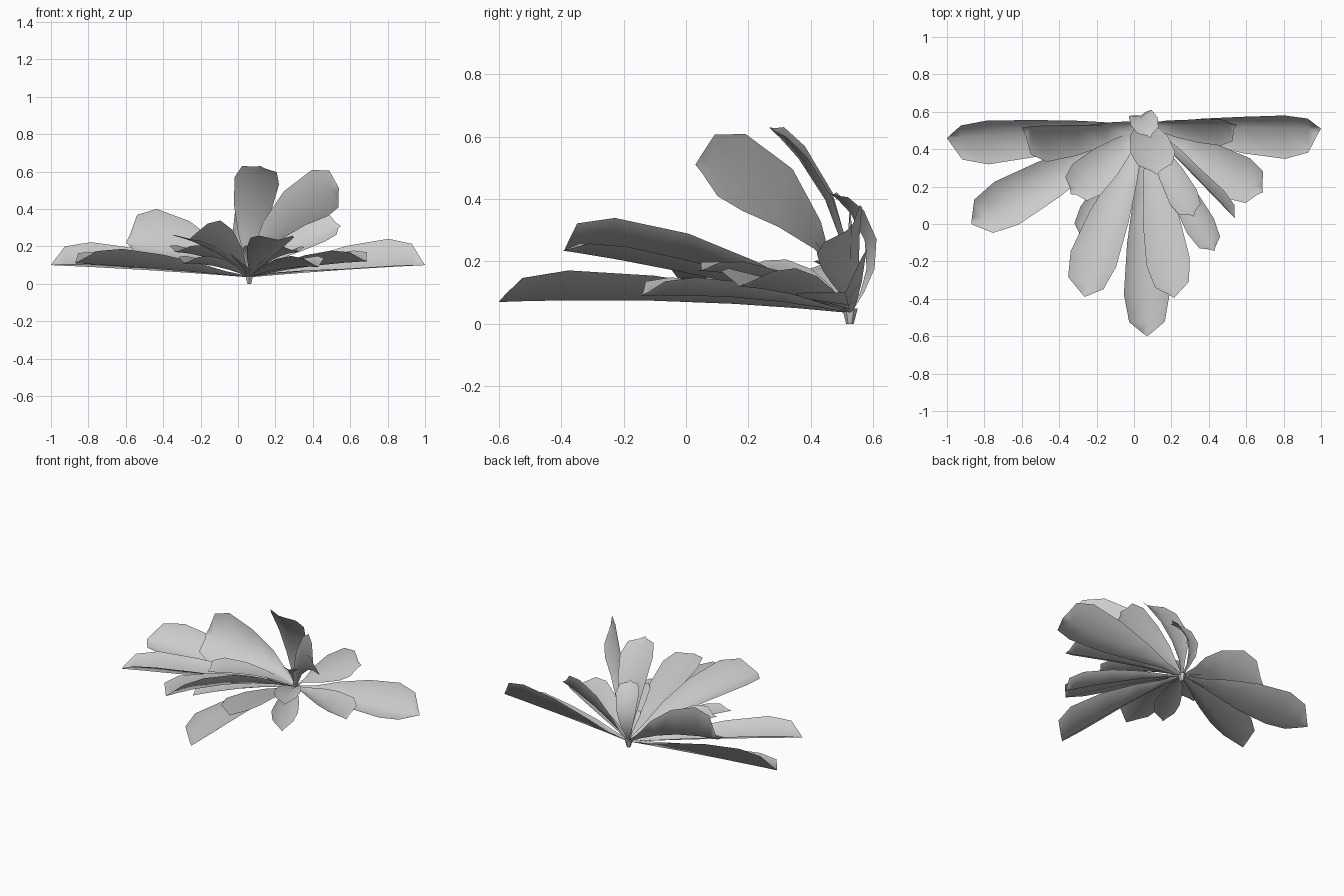
import bpy, bmesh
from math import radians, sin, cos
from mathutils import Vector

if "Cube" in bpy.data.objects:
    bpy.data.objects.remove(bpy.data.objects["Cube"])

ROOT = Vector((0.06, 0.525, 0.035))
# blade outline: position along the midrib, relative half width
OUTLINE = [(0, .07), (.15, .22), (.33, .53), (.56, .84), (.8, 1), (.93, .78), (1, .22)]


def leaf(name, tip, bow, width, fold, roll):
    """Blade from the crown to the tip: arched midrib, V-folded and rolled."""
    tip = Vector(tip)
    axis = (tip - ROOT).normalized()
    side = axis.cross(Vector((0, 0, 1))).normalized()
    up = side.cross(axis)
    ctrl = (ROOT + tip) / 2 + up * bow * 2
    fold, roll = radians(fold), radians(roll)
    bm = bmesh.new()
    rows = []
    for t, w in OUTLINE:
        p = ROOT * (1 - t) ** 2 + ctrl * 2 * t * (1 - t) + tip * t * t
        d = ((ctrl - ROOT) * (1 - t) + (tip - ctrl) * t).normalized()
        n = side.cross(d).normalized()
        r = roll * min(1, t * 2.5)
        s2 = side * cos(r) + n * sin(r)
        n2 = n * cos(r) - side * sin(r)
        h = w * width
        rise = n2 * h * sin(fold)
        out = s2 * h * cos(fold)
        end = -d * 0.02 if t == 1 else Vector()
        rows.append([bm.verts.new(v) for v in
                     (p - out + rise + end, p, p + out + rise + end)])
    for a, b in zip(rows, rows[1:]):
        for i in range(2):
            bm.faces.new((a[i], a[i + 1], b[i + 1], b[i]))
    me = bpy.data.meshes.new(name)
    bm.to_mesh(me)
    bm.free()
    for f in me.polygons:
        f.use_smooth = True
    ob = bpy.data.objects.new(name, me)
    bpy.context.collection.objects.link(ob)


# low spreading leaves: tip, bow, half width, fold, roll
leaf("leaf_left_long", (-1.0, .46, .10), .005, .155, 32, 27)
leaf("leaf_right_long", (1.0, .51, .10), .005, .165, 34, -32)
leaf("leaf_front_left_long", (-.87, .0, .11), .005, .155, 32, -3)
leaf("leaf_front_right_mid", (.69, .17, .12), .015, .14, 28, 0)
leaf("leaf_front_long", (.07, -.6, .07), .02, .155, 38, 0)
leaf("leaf_right_low", (.43, -.145, .09), .02, .1, 35, 0)
leaf("leaf_left_low", (-.29, -.07, .11), .02, .09, 28, 0)

# middle layer
leaf("leaf_front_left_mid", (-.265, -.39, .235), .05, .155, 30, -17)
leaf("leaf_front_mid", (.215, -.395, .235), .015, .125, 20, 0)
leaf("leaf_left_short", (-.34, .16, .17), .03, .12, 22, 0)
leaf("leaf_right_short", (.32, .04, .17), .03, .09, 25, 0)
leaf("leaf_back_left", (-.6, .515, .22), .04, .195, 34, 53)
leaf("leaf_back_right", (.55, .53, .31), .025, .12, 25, -48)

# tall arching leaves and the young centre leaves
leaf("leaf_right_tall", (.54, .03, .51), .12, .135, 15, 78)
leaf("leaf_centre_tall", (.12, .265, .63), .075, .125, 15, 14)
leaf("leaf_centre_back", (.09, .46, .42), .095, .08, 20, 10)
leaf("leaf_centre_young", (.08, .41, .2), .03, .05, 20, 0)

# crown stub on the ground
bpy.ops.mesh.primitive_cone_add(vertices=6, radius1=.012, radius2=.025, depth=.05,
                                location=(ROOT.x, ROOT.y, .025))
bpy.context.object.name = "crown"
